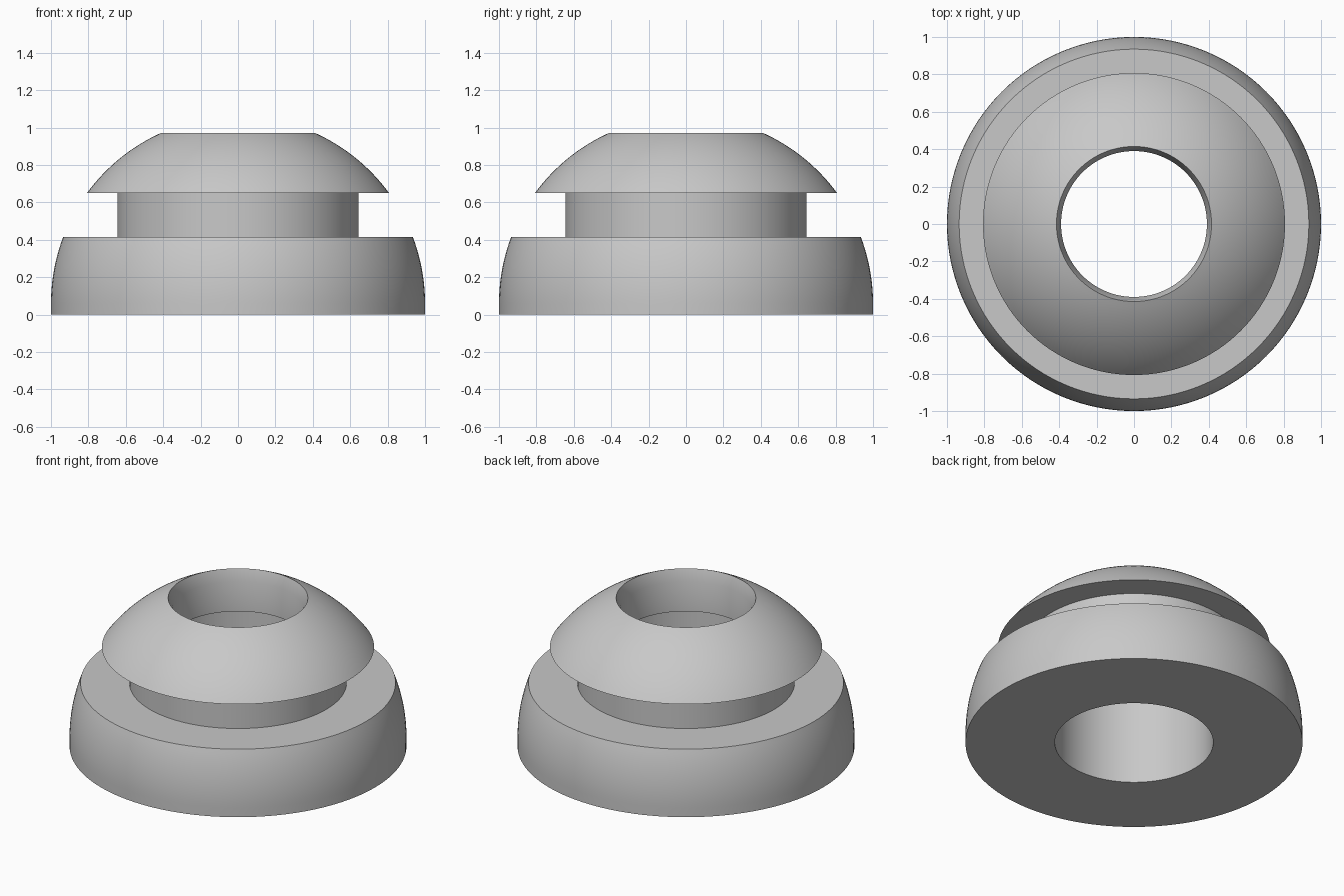
import bpy, bmesh, math

SEGMENTS = 128
SPHERE_RADIUS = 1.0
SPHERE_HEIGHT = 0.06

if "Cube" in bpy.data.objects:
    bpy.data.objects.remove(bpy.data.objects["Cube"], do_unlink=True)


def make_material(name, colour):
    mat = bpy.data.materials.new(name)
    mat.use_nodes = True
    mat.diffuse_color = colour
    mat.node_tree.nodes["Principled BSDF"].inputs["Base Color"].default_value = colour
    return mat


def dome_arc(z_low, z_high, steps):
    """Profile points on the shared outer dome between two heights."""
    a = math.asin((z_low - SPHERE_HEIGHT) / SPHERE_RADIUS)
    b = math.asin((z_high - SPHERE_HEIGHT) / SPHERE_RADIUS)
    angles = [a + (b - a) * i / steps for i in range(steps + 1)]
    return [(SPHERE_RADIUS * math.cos(t), SPHERE_HEIGHT + SPHERE_RADIUS * math.sin(t))
            for t in angles]


def revolve(name, profile, mat):
    """Turn a closed radius/height profile around the z axis."""
    bm = bmesh.new()
    verts = [bm.verts.new((r, 0, z)) for r, z in profile]
    edges = [bm.edges.new((v, verts[i - 1])) for i, v in enumerate(verts)]
    bmesh.ops.spin(bm, geom=verts + edges, cent=(0, 0, 0), axis=(0, 0, 1),
                   angle=math.tau, steps=SEGMENTS, use_merge=True)
    bmesh.ops.remove_doubles(bm, verts=bm.verts, dist=0.0001)
    bmesh.ops.recalc_face_normals(bm, faces=bm.faces)
    mesh = bpy.data.meshes.new(name)
    bm.to_mesh(mesh)
    bm.free()
    mesh.materials.append(mat)
    obj = bpy.data.objects.new(name, mesh)
    bpy.context.collection.objects.link(obj)
    bpy.ops.object.select_all(action="DESELECT")
    obj.select_set(True)
    bpy.context.view_layer.objects.active = obj
    bpy.ops.object.shade_smooth_by_angle(angle=math.radians(25))
    return obj


grey = make_material("plain grey", (0.58, 0.58, 0.58, 1))

# Outside: straight foot, domed base, groove, domed cap
profile = [(SPHERE_RADIUS, 0)]
profile += dome_arc(SPHERE_HEIGHT, 0.415, 12)
profile += [(0.645, 0.415), (0.645, 0.65)]
profile += dome_arc(0.65, 0.97, 16)

# Bore: flared mouth, narrow lip, wider lower hole
profile += [(0.39, 0.895), (0.39, 0.7), (0.47, 0.7), (0.47, 0)]

revolve("grommet_body", profile, grey)
